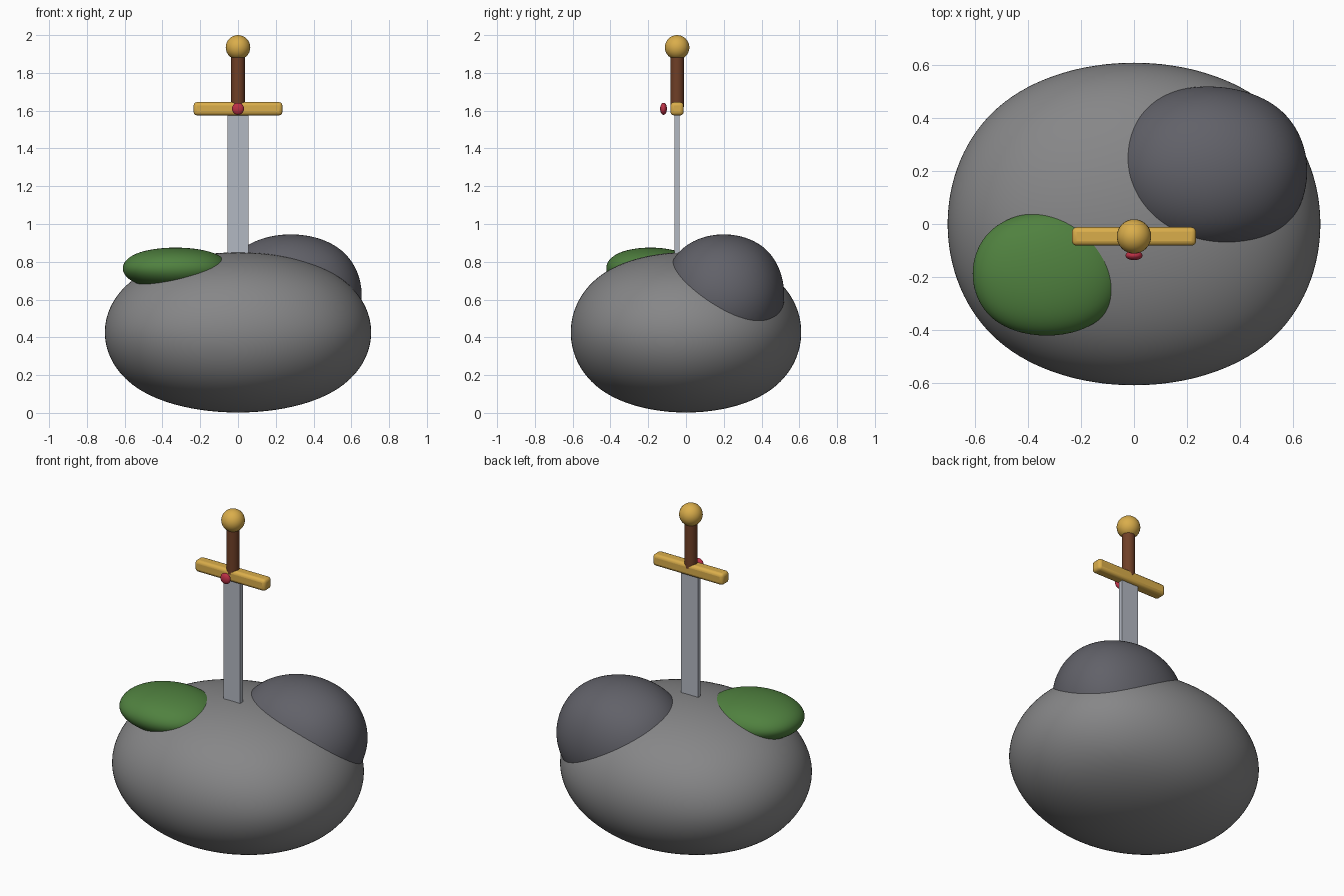
import bpy, math

if "Cube" in bpy.data.objects:
    bpy.data.objects.remove(bpy.data.objects["Cube"])

Y = -0.047  # depth plane of the sword


def paint(ob, rgb):
    if rgb:
        mat = bpy.data.materials.new(ob.name + "_colour")
        mat.diffuse_color = (*rgb, 1)
        mat.use_nodes = True
        mat.node_tree.nodes["Principled BSDF"].inputs["Base Color"].default_value = mat.diffuse_color
        ob.data.materials.append(mat)


def finish(ob, name, rgb):
    ob.name = name
    paint(ob, rgb)
    return ob


def box(name, loc, half, rgb):
    bpy.ops.mesh.primitive_cube_add(size=2, location=loc)
    ob = bpy.context.object
    ob.scale = half
    bpy.ops.object.transform_apply(location=False, rotation=False, scale=True)
    return finish(ob, name, rgb)


def boulder(name, loc, half, rgb=None):
    # subdivided cube; its limit surface reaches 0.8395 of the cage
    ob = box(name, loc, [h / 0.8395 for h in half], rgb)
    sub = ob.modifiers.new("round", 'SUBSURF')
    sub.levels = sub.render_levels = 5
    bpy.ops.object.shade_smooth()
    return ob


def ball(name, loc, half, rgb):
    bpy.ops.mesh.primitive_uv_sphere_add(segments=32, ring_count=16, radius=1, location=loc)
    ob = bpy.context.object
    ob.scale = half
    bpy.ops.object.transform_apply(location=False, rotation=False, scale=True)
    bpy.ops.object.shade_smooth()
    return finish(ob, name, rgb)


GOLD = (0.7, 0.42, 0.07)

# Stones and moss
boulder("main_rock", (0, 0, 0.426), (0.705, 0.61, 0.424), (0.24, 0.24, 0.245))
boulder("side_rock", (0.28, 0.2, 0.62), (0.375, 0.32, 0.325), (0.12, 0.12, 0.14))
boulder("moss", (-0.33, -0.188, 0.765), (0.28, 0.234, 0.11), (0.08, 0.22, 0.05))

# Blade sunk into the rock
box("blade", (0, Y, 1.09), (0.056, 0.013, 0.51), (0.45, 0.48, 0.54))

# Crossguard with rounded edges
guard = box("crossguard", (0, Y, 1.61), (0.235, 0.035, 0.035), GOLD)
bev = guard.modifiers.new("edges", 'BEVEL')
bev.width = 0.018
bev.segments = 3
bpy.ops.object.shade_smooth_by_angle(angle=math.radians(40))

# Grip
bpy.ops.mesh.primitive_cylinder_add(vertices=32, radius=0.036, depth=0.28, location=(0, Y, 1.76))
bpy.ops.object.shade_smooth_by_angle(angle=math.radians(40))
finish(bpy.context.object, "grip", (0.16, 0.05, 0.02))

# Pommel and gem
ball("pommel", (0, Y, 1.935), (0.065,) * 3, GOLD)
ball("gem", (0, -0.119, 1.61), (0.032, 0.018, 0.032), (0.5, 0.03, 0.06))
